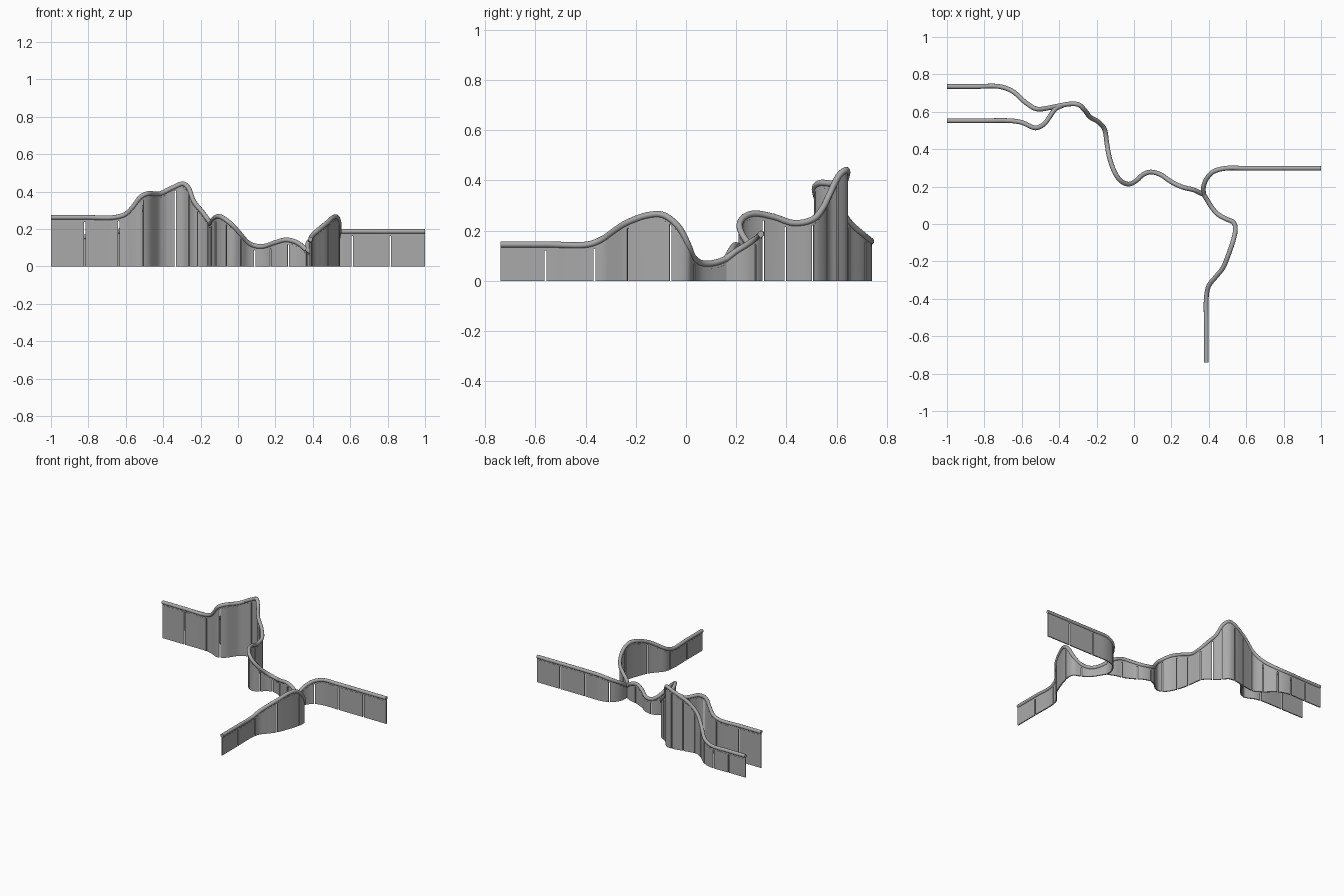
import bpy, bmesh, math
from mathutils import Vector

if "Cube" in bpy.data.objects:
    bpy.data.objects.remove(bpy.data.objects["Cube"])

grey = bpy.data.materials.new("steel grey")
grey.diffuse_color = (0.40, 0.40, 0.40, 1)
grey.use_nodes = True
grey.node_tree.nodes["Principled BSDF"].inputs["Base Color"].default_value = grey.diffuse_color

RADIUS = 0.0125


def smooth_path(points, step=0.011):
    """Centripetal spline through the points, resampled at even steps."""
    p = [Vector(q) for q in points]
    p = [2 * p[0] - p[1]] + p + [2 * p[-1] - p[-2]]
    dense = []
    for a, b, c, d in zip(p, p[1:], p[2:], p[3:]):
        t = [0.0]
        for u, v in ((a, b), (b, c), (c, d)):
            t.append(t[-1] + (v - u).length ** 0.5)
        for i in range(30):
            s = t[1] + (t[2] - t[1]) * i / 30
            mix = lambda u, v, t0, t1: u + (v - u) * ((s - t0) / (t1 - t0))
            a1, a2, a3 = mix(a, b, t[0], t[1]), mix(b, c, t[1], t[2]), mix(c, d, t[2], t[3])
            b1, b2 = mix(a1, a2, t[0], t[2]), mix(a2, a3, t[1], t[3])
            dense.append(mix(b1, b2, t[1], t[2]))
    dense.append(p[-2])
    out, run = [dense[0]], 0.0
    for u, v in zip(dense, dense[1:]):
        run += (v - u).length
        if run >= step:
            out.append(v)
            run = 0.0
    out[-1] = dense[-1]
    return out


def sweep(bm, path, section):
    """Join cross-sections along the path; section(point, side, up) gives a ring."""
    rings = []
    for i, pt in enumerate(path):
        tan = (path[min(i + 1, len(path) - 1)] - path[max(i - 1, 0)]).normalized()
        side = Vector((tan.y, -tan.x, 0)).normalized()
        rings.append([bm.verts.new(v) for v in section(pt, side, side.cross(tan))])
    n = len(rings[0])
    for r, q in zip(rings, rings[1:]):
        for k in range(n):
            bm.faces.new((r[k], r[(k + 1) % n], q[(k + 1) % n], q[k]))
    bm.faces.new(rings[0])
    bm.faces.new(rings[-1])


def finish(bm, name):
    bmesh.ops.recalc_face_normals(bm, faces=bm.faces)
    me = bpy.data.meshes.new(name)
    bm.to_mesh(me)
    bm.free()
    me.materials.append(grey)
    ob = bpy.data.objects.new(name, me)
    bpy.context.collection.objects.link(ob)
    bpy.ops.object.select_all(action='DESELECT')
    ob.select_set(True)
    bpy.context.view_layer.objects.active = ob
    bpy.ops.object.shade_smooth_by_angle(angle=math.radians(40))


def tube(pt, side, up):
    return [pt + RADIUS * (math.cos(a) * side + math.sin(a) * up)
            for a in (k * math.tau / 12 for k in range(12))]


def wall(half, top, bottom):
    """Upright rectangle below the handrail; bottom=None reaches the ground."""
    def ring(pt, side, up):
        hi = pt.z - top
        lo = 0.0 if bottom is None else pt.z - bottom
        return [Vector((pt.x, pt.y, z)) + s * half * side
                for s, z in ((-1, lo), (1, lo), (1, hi), (-1, hi))]
    return ring


def railing(name, points, panel_len, gap=0.009):
    path = smooth_path(points)
    bm = bmesh.new()
    sweep(bm, path, tube)
    finish(bm, name + "_handrail")
    # slim channel that carries the handrail
    bm = bmesh.new()
    sweep(bm, path, wall(0.003, 0.008, 0.024))
    finish(bm, name + "_channel")
    # infill panels with narrow gaps between them
    length = sum((b - a).length for a, b in zip(path, path[1:]))
    count = max(1, round(length / panel_len))
    per = (len(path) - 1) / count
    bm = bmesh.new()
    for k in range(count):
        i, j = round(k * per), round((k + 1) * per)
        part = path[i:j + 1]
        # pull the panel ends back to open the gap
        if k:
            part[0] = part[0] + (part[1] - part[0]).normalized() * gap / 2
        if k < count - 1:
            part[-1] = part[-1] + (part[-2] - part[-1]).normalized() * gap / 2
        sweep(bm, part, wall(0.004, 0.021, None))
    finish(bm, name + "_panels")


# long winding rail: rear left end, over the peak, down to the junction
railing("main", [
    (-1, .735, .157), (-.85, .735, .157), (-.72, .735, .16), (-.65, .71, .18),
    (-.58, .65, .235), (-.52, .615, .30), (-.45, .622, .365), (-.40, .632, .395),
    (-.34, .642, .425), (-.295, .638, .442), (-.265, .61, .42), (-.235, .572, .345),
    (-.19, .545, .29), (-.157, .505, .245), (-.145, .43, .23), (-.13, .35, .255),
    (-.10, .27, .268), (-.07, .23, .253), (-.03, .213, .22), (.01, .23, .175),
    (.05, .265, .13), (.09, .278, .11), (.14, .265, .108), (.20, .225, .128),
    (.26, .197, .142), (.32, .182, .125), (.365, .16, .088)], 0.11)

# left front rail joining below the peak
railing("left_branch", [
    (-1, .552, .262), (-.82, .552, .262), (-.66, .552, .262), (-.60, .543, .28),
    (-.56, .525, .32), (-.52, .514, .372), (-.48, .535, .39), (-.45, .575, .388),
    (-.42, .615, .388), (-.385, .633, .402)], 0.2)

# front rail: straight run, hump, then down to the junction
railing("front_branch", [
    (.387, -.74, .145), (.387, -.56, .145), (.387, -.39, .145), (.40, -.33, .168),
    (.435, -.285, .20), (.475, -.235, .232), (.51, -.15, .262), (.53, -.09, .262),
    (.542, -.03, .215), (.53, .01, .14), (.49, .028, .095), (.445, .055, .073),
    (.415, .09, .068), (.39, .13, .076), (.372, .16, .088)], 0.2)

# right rail: from the junction up to the straight run
railing("right_branch", [
    (.372, .16, .088), (.372, .20, .118), (.39, .245, .145), (.425, .28, .168),
    (.49, .298, .185), (.60, .298, .187), (.80, .298, .187), (1, .298, .187)], 0.21)
